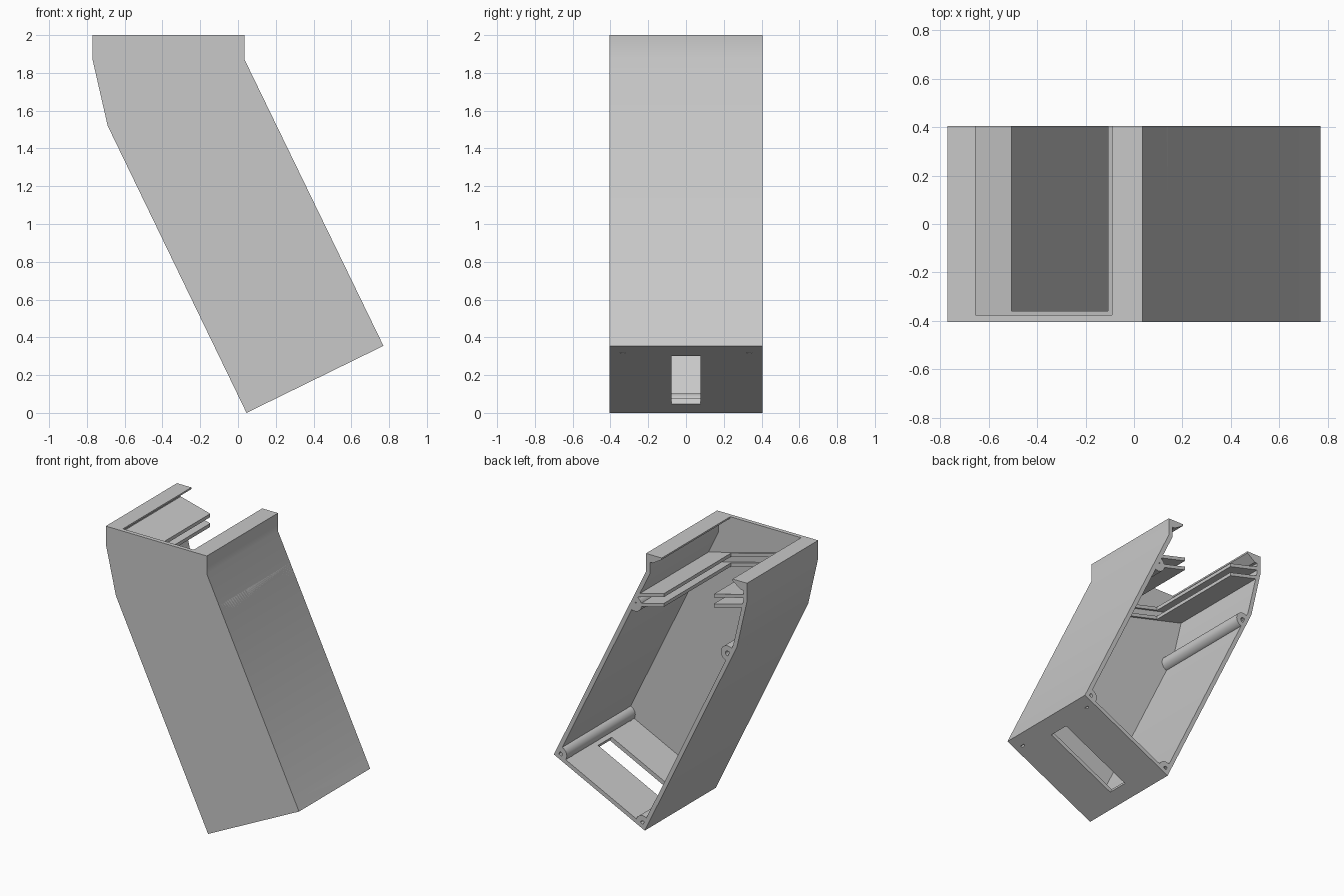
import bpy, bmesh, math
from mathutils import Vector, Matrix

if "Cube" in bpy.data.objects:
    bpy.data.objects.remove(bpy.data.objects["Cube"], do_unlink=True)

grey = bpy.data.materials.new("light_grey")
grey.use_nodes = True
grey.diffuse_color = (0.58, 0.58, 0.58, 1)
grey.node_tree.nodes["Principled BSDF"].inputs["Base Color"].default_value = (0.58, 0.58, 0.58, 1)

HALF = 0.405          # half depth of the case
CORNER = Vector((0.045, 0, 0.0))
END = Vector((0.77, 0, 0.355))
U = (END - CORNER).normalized()          # along the base plate
V = Vector((-U.z, 0, U.x))               # up into the case
LENGTH = (END - CORNER).length


def add_object(name, bm):
    bmesh.ops.recalc_face_normals(bm, faces=bm.faces)
    mesh = bpy.data.meshes.new(name)
    bm.to_mesh(mesh)
    bm.free()
    mesh.materials.append(grey)
    obj = bpy.data.objects.new(name, mesh)
    bpy.context.collection.objects.link(obj)
    return obj


def extrude_profile(name, points, y0, y1):
    """Solid from an x-z profile running from y0 to y1."""
    bm = bmesh.new()
    face = bm.faces.new([bm.verts.new((x, y0, z)) for x, z in points])
    out = bmesh.ops.extrude_face_region(bm, geom=[face])
    verts = [g for g in out["geom"] if isinstance(g, bmesh.types.BMVert)]
    bmesh.ops.translate(bm, verts=verts, vec=(0, y1 - y0, 0))
    return add_object(name, bm)


def cylinder(name, centre, axis, radius, length, sides=32):
    bm = bmesh.new()
    turn = Vector(axis).to_track_quat("Z", "Y").to_matrix().to_4x4()
    bmesh.ops.create_cone(bm, cap_ends=True, segments=sides, radius1=radius, radius2=radius,
                          depth=length, matrix=Matrix.Translation(centre) @ turn)
    return add_object(name, bm)


def boolean(obj, helper, operation="DIFFERENCE", keep=False):
    mod = obj.modifiers.new("cut", "BOOLEAN")
    mod.operation, mod.object, mod.solver = operation, helper, "EXACT"
    graph = bpy.context.evaluated_depsgraph_get()
    mesh = bpy.data.meshes.new_from_object(obj.evaluated_get(graph))
    obj.modifiers.clear()
    obj.data = mesh
    if not keep:
        bpy.data.objects.remove(helper, do_unlink=True)


def soften(obj):
    obj.data.shade_smooth()
    obj.data.set_sharp_from_angle(angle=math.radians(30))


# Outer body and a copy used to trim the screw posts
outline = [(-0.77, 2), (0.035, 2), (0.035, 1.87), (END.x, END.z),
           (CORNER.x, CORNER.z), (-0.69, 1.52), (-0.77, 1.87)]
case = extrude_profile("case_shell", outline, -HALF, HALF)
trim = extrude_profile("trim_helper", outline, -HALF, HALF)
trim.hide_render = True

# Hollow inside, open at the back and between the two hooked top lips
low, far = CORNER + 0.03 * (U + V), END + 0.03 * (V - U)
hollow = [(low.x, low.z), (far.x, far.z), (0.004, 1.863), (0.004, 1.945), (-0.02, 1.945),
          (-0.09, 1.988), (-0.09, 2.1), (-0.655, 2.1), (-0.655, 1.988),
          (-0.72, 1.94), (-0.74, 1.94), (-0.74, 1.867), (-0.66, 1.525)]
boolean(case, extrude_profile("hollow_cutter", hollow, -HALF + 0.03, HALF + 0.1))

# Slot and four screw holes through the base plate
slot = []
for along, up in ((0.11, -0.1), (0.685, -0.1), (0.685, 0.1), (0.11, 0.1)):
    p = CORNER + along * U + up * V
    slot.append((p.x, p.z))
boolean(case, extrude_profile("slot_cutter", slot, -0.077, 0.077))
for along in (0.055, LENGTH - 0.075):
    for y in (-0.335, 0.335):
        spot = CORNER + along * U + Vector((0, y, 0))
        boolean(case, cylinder("hole_cutter", spot, V, 0.018, 0.16, 16))
soften(case)

# Screw posts running from the front wall to the open back
posts = {
    "base_left_post": END + 0.036 * (V - U),
    "base_right_post": CORNER + 0.036 * (U + V),
    "upper_left_post": Vector((0.126, 0, 1.614)),
    "upper_right_post": Vector((-0.616, 0, 1.453)),
}
for name, spot in posts.items():
    post = cylinder(name, spot + Vector((0, 0.01, 0)), (0, 1, 0), 0.055, 2 * HALF - 0.02)
    boolean(post, trim, "INTERSECT", keep=True)
    boolean(post, cylinder("screw_cutter", spot + Vector((0, HALF, 0)), (0, 1, 0), 0.018, 0.4, 16))
    soften(post)
bpy.data.objects.remove(trim, do_unlink=True)


# Two levels of tilted rails forming a groove around three sides
def rail(name, x0, x1, drop, y0, y1):
    def height(x):
        return 1.851 - drop - 0.26 * (x + 0.505)
    points = [(x0, height(x0)), (x1, height(x1)),
              (x1, height(x1) - 0.025), (x0, height(x0) - 0.025)]
    extrude_profile(name, points, y0, y1)


for level, drop, wall_r, wall_l in (("upper", 0, -0.75, 0.1), ("lower", 0.07, -0.745, 0.135)):
    rail(level + "_right_rail", wall_r, -0.505, drop, -HALF + 0.02, HALF)
    rail(level + "_left_rail", -0.107, wall_l, drop, -HALF + 0.02, HALF)
    rail(level + "_front_rail", -0.505, -0.107, drop, -HALF + 0.02, -0.36)
